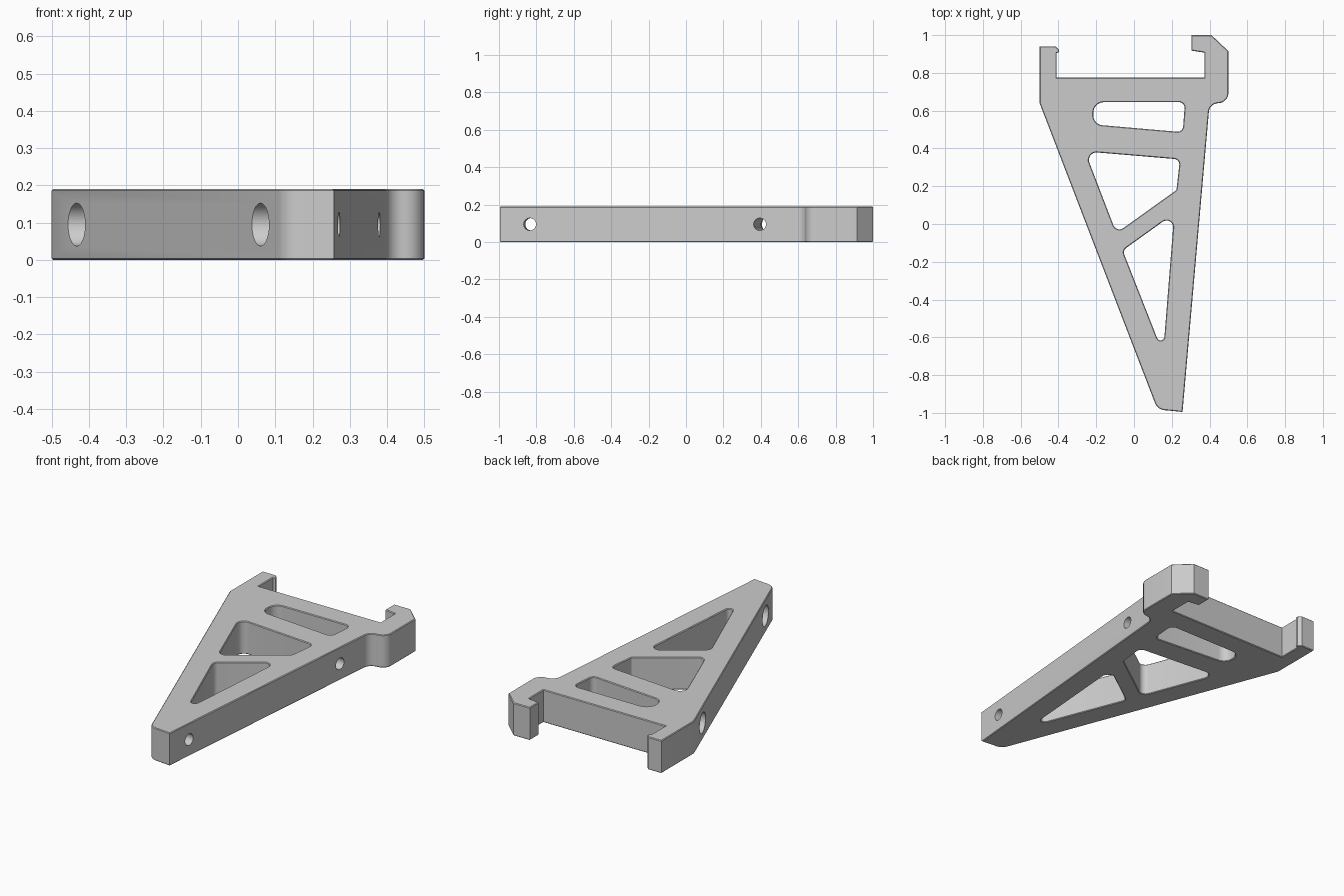
import bpy
import bmesh
from math import tan, pi
from mathutils import Vector, Matrix

THICK = 0.19
CHAMFER = 0.004

if "Cube" in bpy.data.objects:
    bpy.data.objects.remove(bpy.data.objects["Cube"], do_unlink=True)

grey = bpy.data.materials.new("light grey")
grey.use_nodes = True
grey.diffuse_color = (0.6, 0.6, 0.6, 1)
grey.node_tree.nodes["Principled BSDF"].inputs["Base Color"].default_value = grey.diffuse_color


def rounded(corners, steps=10):
    """Turn (x, y, radius) corners into a loop of points with filleted corners."""
    points = []
    for i, (x, y, radius) in enumerate(corners):
        p = Vector((x, y))
        if radius == 0:
            points.append(p)
            continue
        a = (Vector(corners[i - 1][:2]) - p).normalized()
        b = (Vector(corners[(i + 1) % len(corners)][:2]) - p).normalized()
        half = a.angle(b) / 2
        reach = radius / tan(half)
        start = p + a * reach
        centre = p + (a + b).normalized() * (reach ** 2 + radius ** 2) ** 0.5
        sweep = (start - centre).angle_signed(p + b * reach - centre)
        for k in range(steps + 1):
            turn = Matrix.Rotation(-sweep * k / steps, 2)
            points.append(centre + turn @ (start - centre))
    return points


# Outer outline with the two hooked arms at the back
outline = [
    (-0.5, 0.94, 0), (-0.5, 0.64, 0), (0.124, -0.982, 0.06), (0.257, -0.995, 0),
    (0.4, 0.635, 0.05), (0.5, 0.645, 0.055), (0.5, 0.915, 0), (0.41, 1.0, 0),
    (0.304, 1.0, 0), (0.304, 0.918, 0), (0.373, 0.907, 0), (0.373, 0.775, 0),
    (-0.41, 0.775, 0), (-0.41, 0.905, 0), (-0.397, 0.91, 0), (-0.397, 0.922, 0),
    (-0.415, 0.94, 0),
]
# Windows through the plate
slot = [(-0.215, 0.645, 0.056), (-0.215, 0.527, 0.052),
        (0.258, 0.486, 0.03), (0.27, 0.645, 0.03)]
middle_window = [(-0.259, 0.384, 0.04), (-0.093, -0.048, 0.035),
                 (0.225, 0.18, 0.012), (0.243, 0.342, 0.03)]
front_window = [(-0.06, -0.14, 0.03), (0.154, -0.684, 0.02), (0.213, 0.056, 0.035)]

# Plate: filled outline, extruded with a fine chamfer
curve = bpy.data.curves.new("plate_outline", "CURVE")
curve.dimensions = "2D"
curve.fill_mode = "BOTH"
curve.extrude = THICK / 2 - CHAMFER
curve.bevel_depth = CHAMFER
curve.bevel_resolution = 0
curve.offset = -CHAMFER
for loop in (outline, slot, middle_window, front_window):
    points = rounded(loop)
    spline = curve.splines.new("POLY")
    spline.points.add(len(points) - 1)
    for point, co in zip(spline.points, points):
        point.co = (co.x, co.y, 0, 1)
    spline.use_cyclic_u = True
helper = bpy.data.objects.new("plate_outline", curve)
bpy.context.collection.objects.link(helper)
bpy.context.view_layer.update()
mesh = bpy.data.meshes.new_from_object(helper.evaluated_get(bpy.context.evaluated_depsgraph_get()))
bpy.data.objects.remove(helper, do_unlink=True)

bm = bmesh.new()
bm.from_mesh(mesh)
bmesh.ops.remove_doubles(bm, verts=bm.verts, dist=0.0003)
bmesh.ops.recalc_face_normals(bm, faces=bm.faces)
bmesh.ops.translate(bm, verts=bm.verts, vec=(0, 0, THICK / 2))
bm.to_mesh(mesh)
bm.free()
mesh.materials.clear()
mesh.materials.append(grey)
bracket = bpy.data.objects.new("bracket_plate", mesh)
bpy.context.collection.objects.link(bracket)
bpy.context.view_layer.objects.active = bracket
bracket.select_set(True)


def bore(start, end, radius):
    """Cut a round hole between two points at mid thickness."""
    a, b = Vector((*start, THICK / 2)), Vector((*end, THICK / 2))
    place = Matrix.Translation((a + b) / 2) @ (b - a).to_track_quat("Z", "Y").to_matrix().to_4x4()
    cut = bmesh.new()
    bmesh.ops.create_cone(cut, cap_ends=True, segments=40, radius1=radius, radius2=radius,
                          depth=(b - a).length, matrix=place)
    data = bpy.data.meshes.new("bore_cutter")
    cut.to_mesh(data)
    cut.free()
    data.materials.append(grey)
    cutter = bpy.data.objects.new("bore_cutter", data)
    cutter.hide_render = True
    bpy.context.collection.objects.link(cutter)
    mod = bracket.modifiers.new("bore", "BOOLEAN")
    mod.operation = "DIFFERENCE"
    mod.solver = "EXACT"
    mod.object = cutter
    bpy.ops.object.modifier_apply(modifier=mod.name)
    bpy.data.objects.remove(cutter, do_unlink=True)


# Two screw bores square to the model's left edge, each with a wide counterbore
axis = Vector((-1, 0.088)).normalized()
for exit_point, small_length in (((0.377, 0.395), 0.45), ((0.271, -0.835), 0.1)):
    exit_point = Vector(exit_point)
    step = exit_point + axis * small_length
    bore(exit_point - axis * 0.1, step + axis * 0.05, 0.033)
    bore(step, exit_point + axis * 1.1, 0.0575)

bpy.ops.object.shade_smooth_by_angle(angle=pi / 6)
